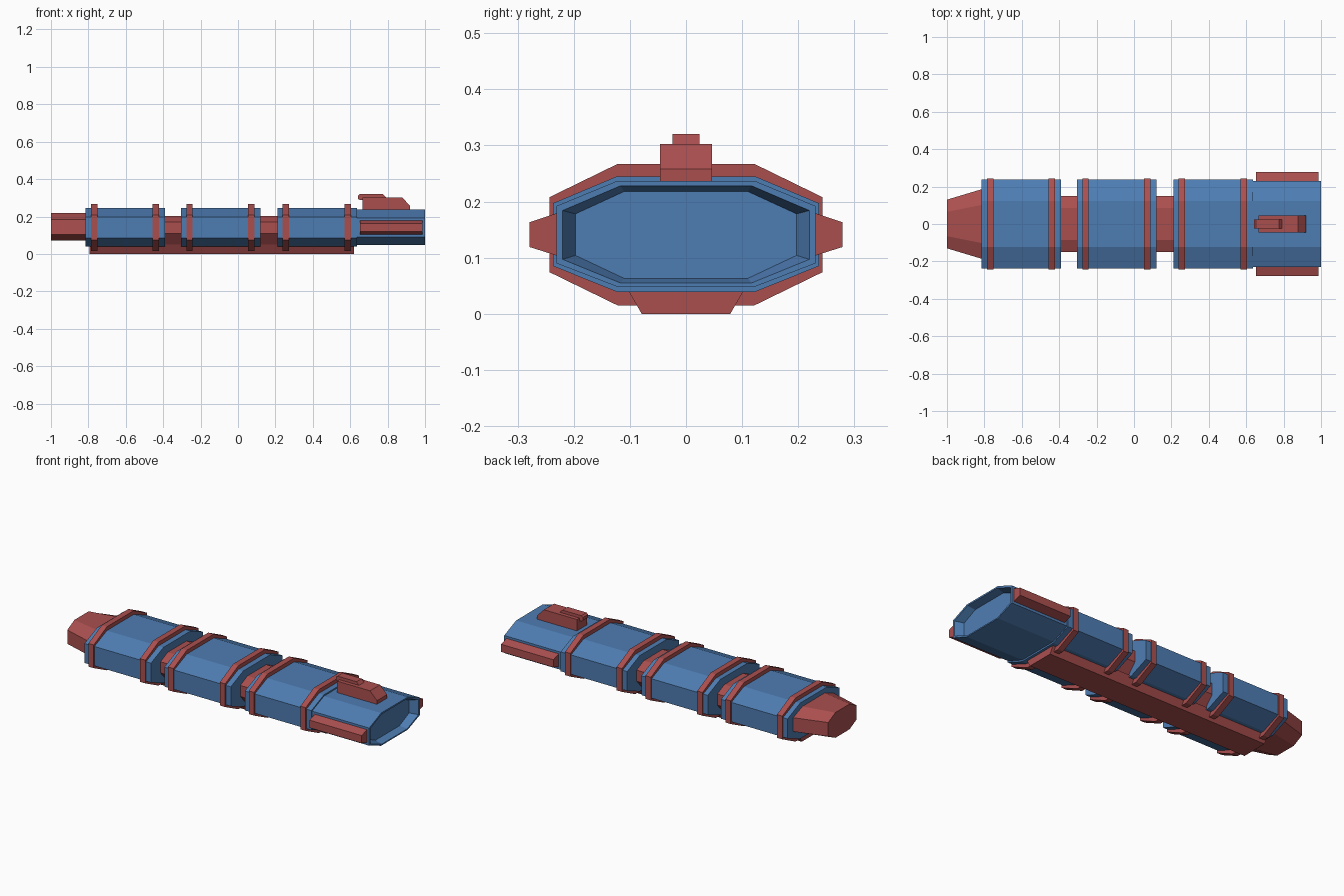
import bpy, bmesh

if "Cube" in bpy.data.objects:
    bpy.data.objects.remove(bpy.data.objects["Cube"])


def material(name, rgb):
    m = bpy.data.materials.new(name)
    m.diffuse_color = (*rgb, 1)
    m.use_nodes = True
    m.node_tree.nodes["Principled BSDF"].inputs["Base Color"].default_value = m.diffuse_color
    return m


BLUE = material("body_blue", (0.076, 0.205, 0.45))
RED = material("trim_red", (0.41, 0.078, 0.078))


def octagon(x, y, flat, z0, z1, s0, s1):
    """Ring at x: half width y, half flat width, bottom/top z, side-face z range."""
    return [(x, -flat, z0), (x, flat, z0), (x, y, s0), (x, y, s1),
            (x, flat, z1), (x, -flat, z1), (x, -y, s1), (x, -y, s0)]


def loft(name, rings, mat):
    """Join successive rings with quads and cap both ends."""
    bm = bmesh.new()
    vs = [[bm.verts.new(p) for p in r] for r in rings]
    n = len(vs[0])
    for a, b in zip(vs, vs[1:]):
        for i in range(n):
            j = (i + 1) % n
            bm.faces.new((a[i], a[j], b[j], b[i]))
    bm.faces.new(vs[0])
    bm.faces.new(vs[-1])
    bmesh.ops.recalc_face_normals(bm, faces=bm.faces)
    me = bpy.data.meshes.new(name)
    bm.to_mesh(me)
    bm.free()
    me.materials.append(mat)
    ob = bpy.data.objects.new(name, me)
    bpy.context.collection.objects.link(ob)
    return ob


HULL = (0.237, 0.123, 0.039, 0.245, 0.085, 0.197)
BAND = (0.243, 0.122, 0.015, 0.267, 0.074, 0.208)

# Three body sections, each with two raised bands
for k, x in enumerate((-0.815, -0.305, 0.21)):
    loft(f"body_section_{k}", [octagon(x, *HULL), octagon(x + 0.425, *HULL)], BLUE)
    for side, bx in (("rear", x + 0.029), ("front", x + 0.359)):
        loft(f"{side}_band_{k}", [octagon(bx, *BAND), octagon(bx + 0.034, *BAND)], RED)

# Narrow connectors in the gaps
NECK = (0.15, 0.085, 0.035, 0.202, 0.108, 0.172)
for k, x in enumerate((-0.40, 0.11)):
    loft(f"connector_{k}", [octagon(x, *NECK), octagon(x + 0.11, *NECK)], RED)

# Muzzle with a recessed opening
loft("muzzle", [octagon(0.63, 0.231, 0.122, 0.048, 0.237, 0.09, 0.192),
                octagon(1.0, 0.231, 0.122, 0.048, 0.237, 0.09, 0.192),
                octagon(1.0, 0.22, 0.117, 0.055, 0.228, 0.097, 0.184),
                octagon(0.955, 0.197, 0.11, 0.063, 0.218, 0.104, 0.178)], BLUE)

# Tapered tail
loft("tail", [octagon(-1.0, 0.13, 0.065, 0.072, 0.218, 0.105, 0.185),
              octagon(-0.80, 0.19, 0.105, 0.072, 0.218, 0.105, 0.185)], RED)

# Keel along the underside
loft("keel", [[(x, -0.079, 0), (x, 0.079, 0), (x, 0.108, 0.05), (x, -0.108, 0.05)]
              for x in (-0.795, 0.62)], RED)

# Side rails
for name, s in (("left_rail", 1), ("right_rail", -1)):
    loft(name, [[(x, s * 0.225, 0.102), (x, s * 0.279, 0.119),
                 (x, s * 0.279, 0.163), (x, s * 0.225, 0.181)]
                for x in (0.652, 0.986)], RED)


def side_profile(name, pts, half):
    loft(name, [[(x, y, z) for x, z in pts] for y in (-half, half)], RED)


# Sight block with sloped front, and the lever on top of it
side_profile("sight_block", [(0.665, 0.23), (0.92, 0.23), (0.92, 0.258),
                             (0.876, 0.303), (0.665, 0.303)], 0.046)
side_profile("sight_lever", [(0.652, 0.287), (0.79, 0.287), (0.79, 0.303),
                             (0.774, 0.32), (0.652, 0.32), (0.642, 0.312),
                             (0.642, 0.295)], 0.024)
